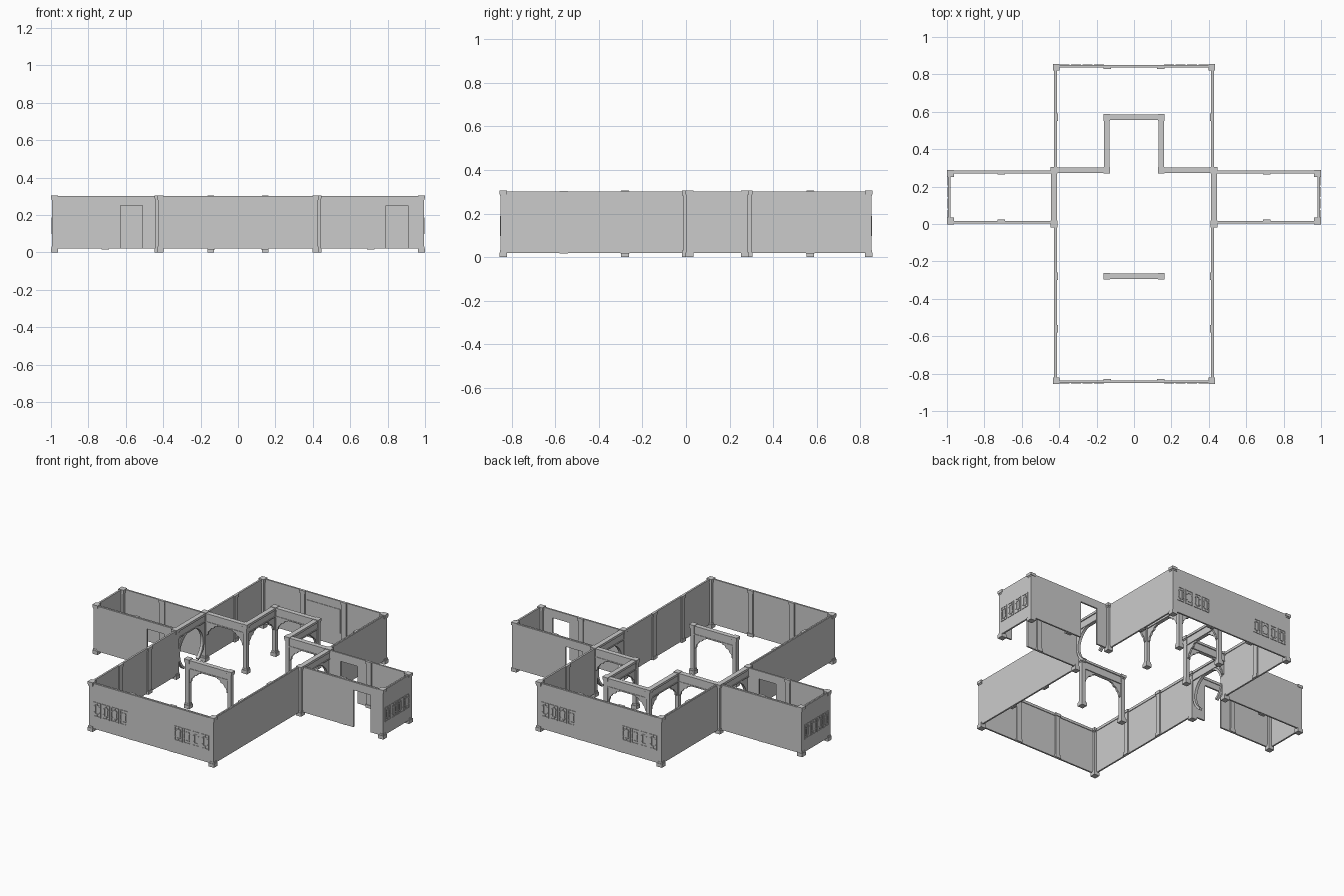
import bpy, bmesh, math
from mathutils import Matrix, Vector

if "Cube" in bpy.data.objects:
    bpy.data.objects.remove(bpy.data.objects["Cube"])


class Part:
    """Collects boxes and prisms into one named mesh object."""
    def __init__(self, name, origin=(0, 0), angle=0):
        self.name, self.bm = name, bmesh.new()
        self.M = Matrix.Translation((origin[0], origin[1], 0)) @ Matrix.Rotation(angle, 4, 'Z')

    def box(self, x0, x1, y0, y1, z0, z1):
        c = Vector(((x0 + x1) / 2, (y0 + y1) / 2, (z0 + z1) / 2))
        m = Matrix.Translation(c) @ Matrix.Diagonal((abs(x1 - x0), abs(y1 - y0), abs(z1 - z0), 1))
        bmesh.ops.create_cube(self.bm, size=1, matrix=self.M @ m)

    def prism(self, pts, half):
        """Extrudes a (u, z) outline across the local y axis."""
        a = [self.bm.verts.new(self.M @ Vector((u, -half, z))) for u, z in pts]
        b = [self.bm.verts.new(self.M @ Vector((u, half, z))) for u, z in pts]
        self.bm.faces.new(a)
        self.bm.faces.new(b[::-1])
        for i in range(len(a)):
            j = (i + 1) % len(a)
            self.bm.faces.new((a[i], b[i], b[j], a[j]))

    def done(self):
        bmesh.ops.recalc_face_normals(self.bm, faces=self.bm.faces[:])
        me = bpy.data.meshes.new(self.name)
        self.bm.to_mesh(me)
        self.bm.free()
        bpy.context.collection.objects.link(bpy.data.objects.new(self.name, me))


def frame(p, q):
    """Length and angle of the run from p to q."""
    return math.dist(p, q), math.atan2(q[1] - p[1], q[0] - p[0])


def wall(name, p, q, door=None, pilasters=(), lattices=()):
    """Thin wall; the room lies on local +y, lattices on local -y."""
    L, ang = frame(p, q)
    w = Part(name, p, ang)
    t = 0.005
    if door:
        a, b = door
        w.box(0, a, -t, t, 0.02, 0.3)
        w.box(b, L, -t, t, 0.02, 0.3)
        w.box(a, b, -t, t, 0.25, 0.3)
    else:
        w.box(0, L, -t, t, 0.02, 0.3)
    w.box(0, L, 0, 0.009, 0.286, 0.302)            # top rail
    for u in pilasters:
        w.box(u - 0.016, u + 0.016, 0, 0.012, 0.02, 0.29)
        w.box(u - 0.02, u + 0.02, 0, 0.016, 0.286, 0.303)
        w.box(u - 0.02, u + 0.02, 0, 0.016, 0.016, 0.035)
    w.done()
    for u in lattices:
        lattice(name + "_lattice", p, ang, u)


def rect_frame(w, x0, x1, z0, z1, b, y0, y1):
    w.box(x0, x1, y0, y1, z0, z0 + b)
    w.box(x0, x1, y0, y1, z1 - b, z1)
    w.box(x0, x0 + b, y0, y1, z0 + b, z1 - b)
    w.box(x1 - b, x1, y0, y1, z0 + b, z1 - b)


def lattice(name, p, ang, centre):
    """Row of four raised window grilles."""
    w = Part(name, p, ang)
    y0, y1, z0, z1 = -0.008, -0.004, 0.098, 0.188
    for i in range(4):
        c = centre + (i - 1.5) * 0.061
        rect_frame(w, c - 0.026, c + 0.026, z0, z1, 0.005, y0, y1)
        rect_frame(w, c - 0.013, c + 0.013, z0 + 0.016, z1 - 0.016, 0.004, y0, y1)
        for s in (-1, 1):
            w.box(c - 0.002, c + 0.002, y0, y1, 0.143 + s * 0.029, 0.143 + s * 0.04)
            for k in (-1, 1):
                w.box(c + s * 0.013, c + s * 0.021, y0, y1, 0.141 + k * 0.018, 0.145 + k * 0.018)
    w.done()


def post(name, x, y):
    w = Part(name, (x, y))
    for h, z0, z1 in ((0.018, 0, 0.022), (0.015, 0.022, 0.032), (0.0125, 0.032, 0.28),
                      (0.015, 0.28, 0.288), (0.018, 0.288, 0.305)):
        w.box(-h, h, -h, h, z0, z1)
    w.done()


def span(name, p, q, moon=False):
    """Beam between two posts, with scalloped brackets or a round gate."""
    L, ang = frame(p, q)
    w = Part(name, p, ang)
    w.box(0, L, -0.009, 0.009, 0.245, 0.29)
    w.box(0, L, -0.012, 0.012, 0.243, 0.25)
    w.box(0, L, -0.015, 0.015, 0.288, 0.302)
    if moon:
        c, zc, r = L / 2, 0.135, 0.113
        arc = lambda rad, a0, a1, n: [(c + rad * math.cos(math.radians(a0 + (a1 - a0) * i / n)),
                                       zc + rad * math.sin(math.radians(a0 + (a1 - a0) * i / n)))
                                      for i in range(n + 1)]
        w.prism(arc(r + 0.014, -55, 235, 40) + arc(r, 235, -55, 40), 0.009)
        w.prism([(0.012, zc), (0.012, 0.246), (L - 0.012, 0.246), (L - 0.012, zc)]
                + arc(r + 0.007, 0, 180, 28), 0.005)
    else:
        prof = [(0.008, 0.246), (0.09, 0.246), (0.088, 0.234), (0.07, 0.23), (0.063, 0.216),
                (0.046, 0.211), (0.036, 0.194), (0.027, 0.188), (0.022, 0.165), (0.008, 0.16)]
        w.prism(prof, 0.006)
        w.prism([(L - u, z) for u, z in prof], 0.006)
    w.done()


X, Y, E = 0.422, 0.846, 0.989          # hall half width, hall half depth, wing end
YA, YB = 0.008, 0.28                   # wing front and back walls

# hall walls (drawn so the room is on the left of the run)
wall("front_wall", (-X - 0.005, -Y), (X + 0.005, -Y), pilasters=(0.285, 0.569), lattices=(0.148, 0.706))
wall("back_wall", (X + 0.005, Y), (-X - 0.005, Y), pilasters=(0.285, 0.569), lattices=(0.148, 0.706))
wall("hall_right_front_wall", (X, -Y), (X, 0), pilasters=(0.285, 0.566))
wall("hall_right_back_wall", (X, 0.285), (X, Y), pilasters=(0.285,))
wall("hall_left_front_wall", (-X, 0), (-X, -Y), pilasters=(0.28, 0.561))
wall("hall_left_back_wall", (-X, Y), (-X, 0.285), pilasters=(0.276,))

# wing walls
wall("right_wing_front_wall", (X, YA), (E, YA), door=(0.79 - X, 0.908 - X), pilasters=(0.71 - X,))
wall("right_wing_end_wall", (E, YA - 0.005), (E, YB + 0.005), lattices=(0.137,))
wall("right_wing_back_wall", (E, YB), (X, YB), door=(E - 0.628, E - 0.51), pilasters=(E - 0.71,))
wall("left_wing_front_wall", (-E, YA), (-X, YA), door=(E - 0.628, E - 0.51), pilasters=(E - 0.71,))
wall("left_wing_end_wall", (-E, YB + 0.005), (-E, YA - 0.005), lattices=(0.145,))
wall("left_wing_back_wall", (-X, YB), (-E, YB), pilasters=(0.71 - X,))

# framed board on the inside of the back wall
board = Part("back_wall_board")
board.box(-0.115, 0.115, Y - 0.008, Y, 0.1, 0.25)
board.done()

# posts, beams and gates, repeated left and right
A, C, G = 0.145, 0.57, 0.428
for s, side in ((-1, "left"), (1, "right")):
    for y, n in ((-Y + 0.008, "front"), (Y - 0.008, "back")):
        post(f"{side}_{n}_corner_post", s * (X - 0.006), y)
    for y, n in ((0.016, "front"), (0.27, "back")):
        post(f"{side}_wing_{n}_post", s * (E - 0.008), y)
    for y, n in ((0.0, "front"), (0.287, "back")):
        post(f"{side}_gate_{n}_post", s * G, y)
    for y, n in ((-0.28, "arch"), (0.287, "inner"), (C, "alcove")):
        post(f"{side}_{n}_column", s * A, y)
    span(f"{side}_round_gate", (s * G, 0), (s * G, 0.287), moon=True)
    span(f"{side}_cross_beam", (s * G, 0.287), (s * A, 0.287))
    span(f"{side}_alcove_beam", (s * A, 0.287), (s * A, C))
span("alcove_back_beam", (-A, C), (A, C))
span("free_arch_beam", (-A, -0.28), (A, -0.28))
